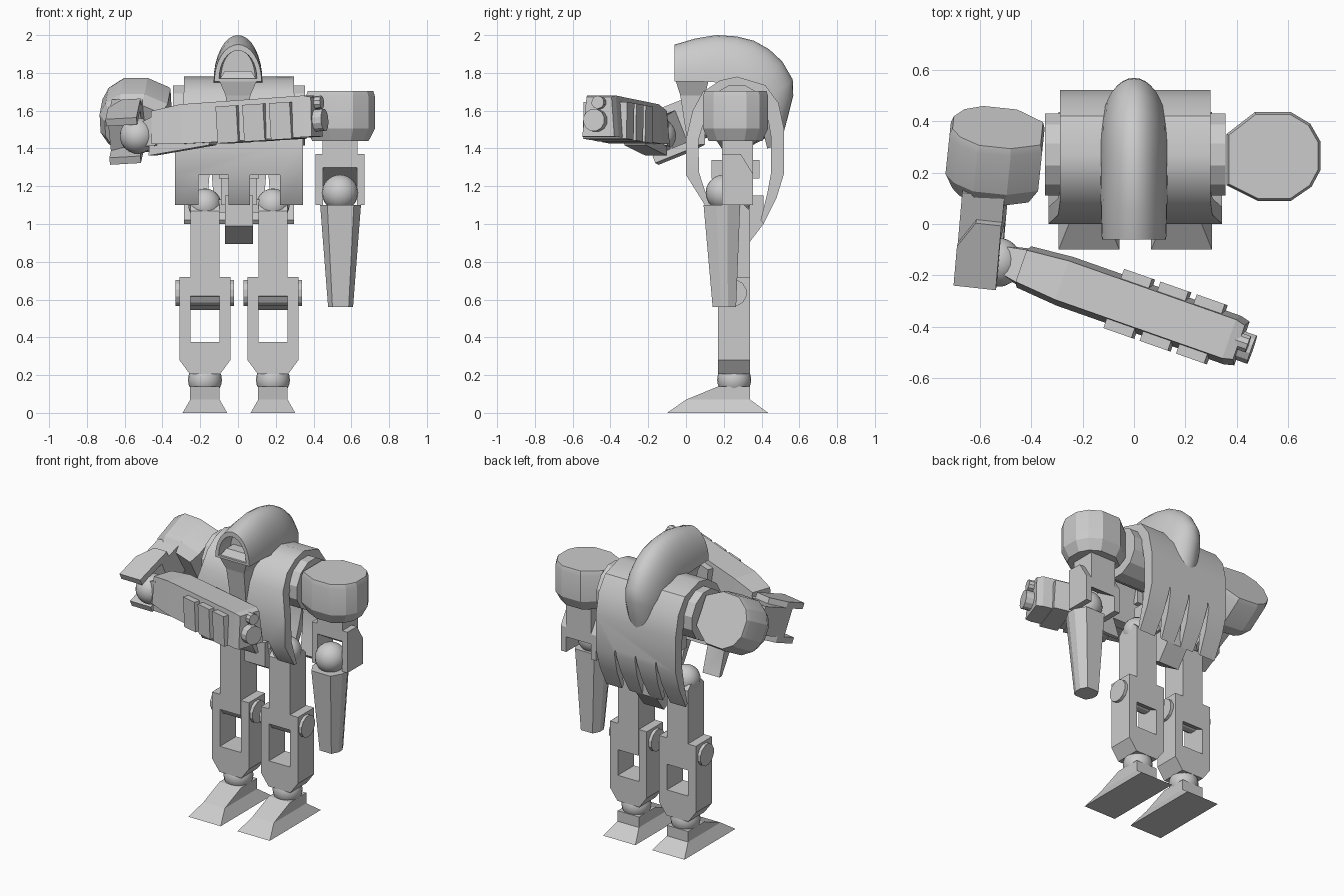
import bpy, bmesh, math
from mathutils import Matrix, Vector

if "Cube" in bpy.data.objects:
    bpy.data.objects.remove(bpy.data.objects["Cube"])

GREY = bpy.data.materials.new("light_grey")
GREY.diffuse_color = (0.6, 0.6, 0.6, 1)
GREY.use_nodes = True
GREY.node_tree.nodes["Principled BSDF"].inputs["Base Color"].default_value = GREY.diffuse_color
I = Matrix.Identity(4)


def finish(name, bm, m=I, smooth=None):
    bm.transform(m)
    bmesh.ops.recalc_face_normals(bm, faces=bm.faces)
    me = bpy.data.meshes.new(name)
    bm.to_mesh(me)
    bm.free()
    me.materials.append(GREY)
    ob = bpy.data.objects.new(name, me)
    bpy.context.collection.objects.link(ob)
    if smooth:
        activate(ob)
        bpy.ops.object.shade_smooth_by_angle(angle=math.radians(smooth))
    return ob


def activate(ob):
    bpy.ops.object.select_all(action='DESELECT')
    ob.select_set(True)
    bpy.context.view_layer.objects.active = ob


def loft(name, loops, m=I, smooth=None):
    """Skin a list of equal-length closed loops and cap both ends."""
    bm = bmesh.new()
    rings = [[bm.verts.new(p) for p in lp] for lp in loops]
    n = len(rings[0])
    for a, b in zip(rings, rings[1:]):
        for i in range(n):
            j = (i + 1) % n
            bm.faces.new((a[i], a[j], b[j], b[i]))
    bm.faces.new(rings[0])
    bm.faces.new(rings[-1])
    return finish(name, bm, m, smooth)


def prism(name, pts, axis, a, b, m=I):
    """Extrude a 2D outline along x, y or z from a to b."""
    put = {'x': lambda p, t: (t, p[0], p[1]), 'y': lambda p, t: (p[0], t, p[1]),
           'z': lambda p, t: (p[0], p[1], t)}[axis]
    return loft(name, [[put(p, t) for p in pts] for t in (a, b)], m)


def box(name, x, y, z, m=I):
    return prism(name, rect(x, y), 'z', z[0], z[1], m)


def rect(x, y):
    return [(x[0], y[0]), (x[1], y[0]), (x[1], y[1]), (x[0], y[1])]


def ball(name, c, r, m=I):
    bm = bmesh.new()
    bmesh.ops.create_uvsphere(bm, u_segments=20, v_segments=12, radius=r)
    return finish(name, bm, m @ Matrix.Translation(c), 40)


def rod(name, cy, cz, r, a, b, n=12, m=I):
    """Cylinder along x."""
    pts = [(cy + r * math.cos(math.tau * (i + .5) / n),
            cz + r * math.sin(math.tau * (i + .5) / n)) for i in range(n)]
    return prism(name, pts, 'x', a, b, m)


def cut(ob, cutter):
    md = ob.modifiers.new("cut", 'BOOLEAN')
    md.operation, md.solver, md.object = 'DIFFERENCE', 'EXACT', cutter
    activate(ob)
    bpy.ops.object.modifier_apply(modifier=md.name)
    bpy.data.objects.remove(cutter)


# Legs
for s, side in ((-1, "right"), (1, "left")):
    m = Matrix.Translation((0.005 + s * .18, 0, 0))
    loft(side + "_foot", [[(x, y, z) for x, y in rect((-w, w), ys)] for w, ys, z in (
        (.118, (-.10, .435), 0), (.078, (0, .34), .07), (.078, (.17, .34), .14))], m)
    ball(side + "_ankle", (0, .255, .175), .09, m)
    fork = [(-.077, .72), (-.135, .72), (-.135, .28), (-.08, .205), (.08, .205),
            (.135, .28), (.135, .72), (.077, .72), (.077, .375), (-.077, .375)]
    prism(side + "_shin_fork", fork, 'y', .17, .34, m)
    rod(side + "_knee_pin", .25, .635, .072, -.155, .155, 12, m)
    prism(side + "_thigh", [(.17, .62), (.34, .545), (.34, 1.07), (.31, 1.1), (.2, 1.1), (.17, 1.07)],
          'x', -.076, .076, m)
    ball(side + "_hip", (0, .25, 1.1), .088, m)

# Pelvis and waist
prism("pelvis", [(.17, .99), (.33, .895), (.41, 1.0), (.41, 1.15), (.17, 1.15)], 'x', -.07, .08)
box("hip_bar", (-.15, .16), (.21, .29), (1.06, 1.13))
box("waist_column", (-.09, .1), (.2, .355), (1.1, 1.55))
box("waist_flange", (-.1, .11), (.135, .39), (1.24, 1.34))

# Torso: curved band, open at the sides: (outer, inner, half width)
band = [((.10, 1.10), (.125, 1.10), .338), ((.0, 1.26), (.07, 1.27), .338),
        ((.0, 1.45), (.065, 1.44), .338), ((.035, 1.60), (.10, 1.56), .30),
        ((.09, 1.70), (.15, 1.64), .292), ((.18, 1.76), (.2, 1.68), .292),
        ((.27, 1.78), (.27, 1.70), .292), ((.42, 1.735), (.38, 1.66), .292),
        ((.49, 1.64), (.43, 1.58), .292), ((.52, 1.5), (.45, 1.46), .292),
        ((.52, 1.27), (.45, 1.27), .292), ((.48, 1.14), (.43, 1.16), .292),
        ((.41, 1.0), (.395, 1.02), .292)]
torso = loft("torso_shell", [[(.005 - w, *o), (.005 + w, *o), (.005 + w, *i), (.005 - w, *i)]
                             for o, i, w in band])
for x in (-.13, .143):
    cut(torso, box("leg_notch", (x - .079, x + .079), (-.1, .22), (1.0, 1.26)))
for x in (-.145, .005, .155):
    cut(torso, prism("back_slit", [(x - .035, .9), (x + .035, .9), (x + .003, 1.3), (x - .003, 1.3)],
                     'y', .32, .7))
activate(torso)
bpy.ops.object.shade_smooth_by_angle(angle=math.radians(33))
rod("shoulder_axle", .27, 1.575, .165, -.345, .355, 12)


# Hood: half-ellipse arches from brow to back, with a recessed front
def arch(o, i, w, n=16):
    o, i = Vector(o), Vector(i)
    out = []
    for k in range(n + 1):
        a = math.pi * k / n
        p = i + (o - i) * math.sin(a)
        out.append((w * math.cos(a), p.x, p.y))
    return out


loft("hood", [arch(*a) for a in (
    ((.05, 1.92), (.05, 1.775), .09), ((-.06, 1.918), (-.06, 1.77), .1),
    ((-.06, 1.95), (-.06, 1.755), .125), ((.05, 1.982), (.05, 1.755), .129),
    ((.16, 2.0), (.16, 1.75), .13), ((.27, 1.993), (.24, 1.74), .13),
    ((.36, 1.97), (.29, 1.73), .13), ((.44, 1.925), (.32, 1.71), .13),
    ((.51, 1.86), (.35, 1.68), .128), ((.565, 1.765), (.38, 1.62), .124),
    ((.568, 1.68), (.39, 1.57), .118), ((.535, 1.55), (.41, 1.48), .1),
    ((.50, 1.42), (.43, 1.40), .06))], smooth=45)
loft("face_block", [[(x, y, z) for x, y in rect((-w, w), ys)] for w, ys, z in (
    (.055, (.01, .1), 1.42), (.065, (-.03, .1), 1.68), (.1, (-.055, .12), 1.76),
    (.07, (-.02, .1), 1.81))])

# Shoulder pads and upper arms, in frames centred on the pad
PAD = [(-.18, -.11), (-.06, -.17), (.07, -.17), (.15, -.115), (.185, -.05),
       (.185, .06), (.145, .13), (.07, .175), (-.07, .175), (-.18, .09)]
PLATE = [(-.07, -.205), (.03, -.205), (.095, -.31), (.095, -.475), (-.07, -.475)]


def arm(side, pad_m, arm_m):
    loft(side + "_shoulder_pad", [[(x * k, y * k, z) for x, y in PAD] for k, z in (
        (.82, -.135), (1, -.07), (1, .1), (.95, .13))], pad_m, 20)
    prism(side + "_upper_arm", [(-.07, -.1), (.095, -.1), (.095, -.375), (-.07, -.275)],
          'x', -.092, .092, arm_m)
    for s in (-1, 1):
        prism(side + "_elbow_plate", PLATE, 'x', s * .09, s * .13, arm_m)
    ball(side + "_elbow", (0, -.06, -.41), .096, arm_m)


left = Matrix.Translation((.54, .26, 1.575))
arm("left", left, left)


def frame(x, y, z, origin):
    r = Matrix((x, y, z)).transposed().to_4x4()
    r.translation = origin
    return r


pad_m = (Matrix.Translation((-.54, .26, 1.57)) @ Matrix.Rotation(math.radians(-6), 4, 'Z')
         @ Matrix.Rotation(math.radians(-62), 4, 'X') @ Matrix.Scale(-1, 4, (1, 0, 0)))
az = Vector((.08, .92, .37)).normalized()
ay = Vector((-1, 0, -.1))
ay = (ay - az * ay.dot(az)).normalized()
arm("right", pad_m, frame(ay.cross(az), ay, az, (-.557, .237, 1.616)))


# Left forearm: tapered octagon
def octagon(hx, hy, cy, z, c=.35):
    q = [(1, -1 + c * 2), (1, 1 - c * 2), (1 - c, 1), (-1 + c, 1),
         (-1, 1 - c * 2), (-1, -1 + c * 2), (-1 + c, -1), (1 - c, -1)]
    return [(.543 + x * hx, cy + y * hy, z) for x, y in q]


loft("left_forearm", [octagon(.066, .062, .203, .56), octagon(.108, .097, .19, 1.1)])

# Right forearm gun, in a frame along its barrel
u = Vector((.94, -.33, .06)).normalized()
v = Vector((.33, .94, 0)).normalized()
G = frame(u, v, u.cross(v), (-.02, -.31, 1.55))
for name, secs in (
        ("gun_neck", ((-.53, .05, .055, .01, -.11), (-.42, .07, .08, .05, -.11))),
        ("gun_body", ((-.44, .065, .085, .075, -.10), (-.27, .08, .1, .10, -.11),
                      (.42, .08, .1, .105, -.115), (.46, .07, .09, .095, -.115)))):
    loft(name, [[(t, -b, lo), (t, b, lo), (t, a, hi), (t, -a, hi)] for t, a, b, hi, lo in secs], G)
prism("gun_under_block", [(-.46, -.08), (-.47, -.16), (-.13, -.125), (-.11, -.08)], 'y', -.06, .06, G)
for k in range(3):
    box("gun_rib", (.15 * k - .058, .15 * k + .058), (-.122, .122), (-.12, .075), G)
rod("gun_large_barrel", -.01, -.03, .06, .44, .51, 12, G)
rod("gun_small_barrel", .005, .065, .035, .44, .495, 10, G)
